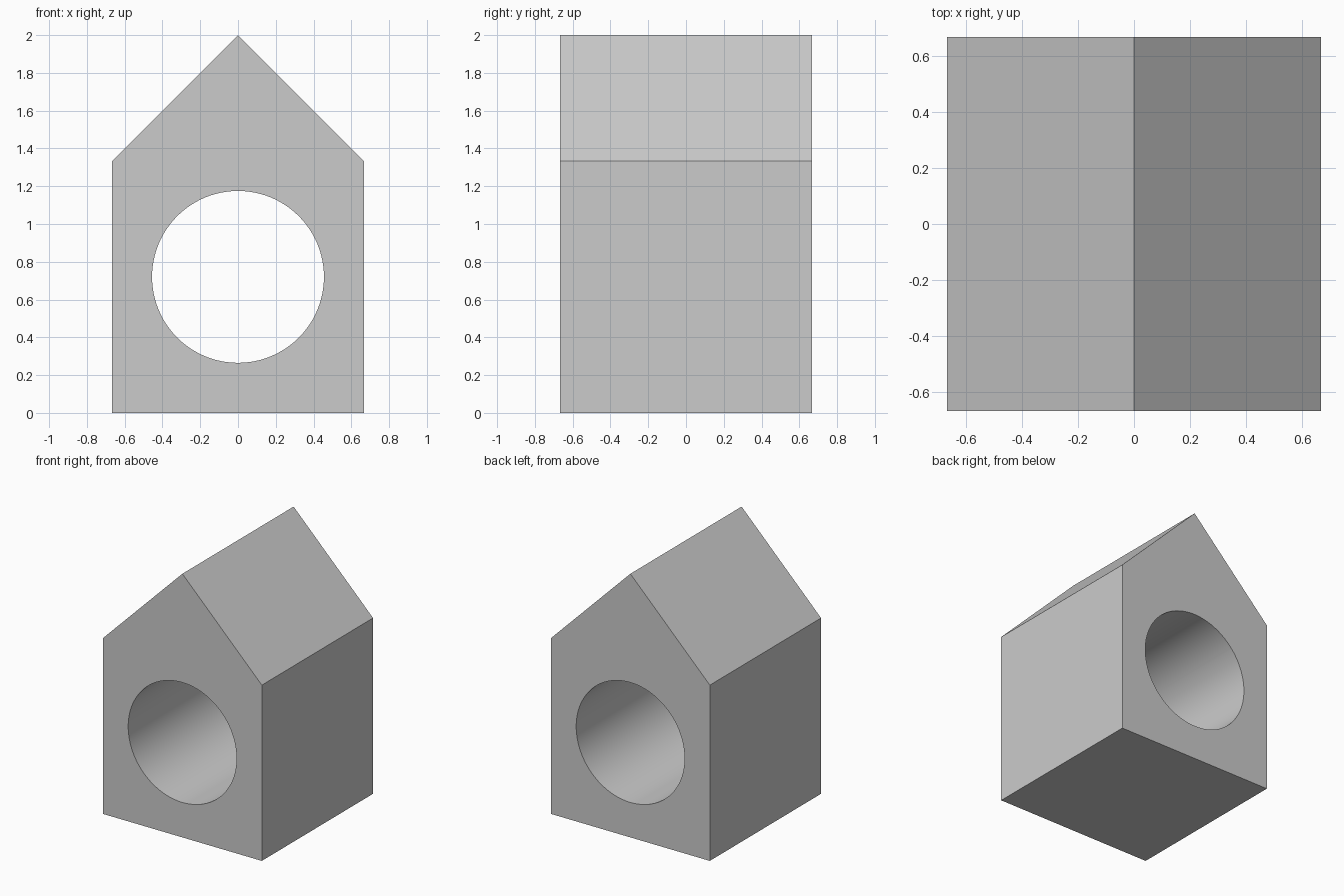
import bpy, bmesh, math

if "Cube" in bpy.data.objects:
    bpy.data.objects.remove(bpy.data.objects["Cube"])

HALF = 2 / 3      # half width and half depth
EAVE = 4 / 3      # wall height
PEAK = 2.0        # ridge height

# House body: gabled front profile extruded from front to back
bm = bmesh.new()
profile = [(-HALF, 0), (HALF, 0), (HALF, EAVE), (0, PEAK), (-HALF, EAVE)]
face = bm.faces.new([bm.verts.new((x, -HALF, z)) for x, z in profile])
ext = bmesh.ops.extrude_face_region(bm, geom=[face])
verts = [g for g in ext["geom"] if isinstance(g, bmesh.types.BMVert)]
bmesh.ops.translate(bm, verts=verts, vec=(0, 2 * HALF, 0))
bmesh.ops.recalc_face_normals(bm, faces=bm.faces)
mesh = bpy.data.meshes.new("house_body")
bm.to_mesh(mesh)
bm.free()
body = bpy.data.objects.new("house_body", mesh)
bpy.context.collection.objects.link(body)

# Round tunnel cut right through from front to back
bpy.ops.mesh.primitive_cylinder_add(vertices=96, radius=0.455, depth=2,
                                    location=(0, 0, 0.72),
                                    rotation=(math.pi / 2, 0, 0))
cutter = bpy.context.object
cutter.name = "tunnel_cutter"

bpy.ops.object.select_all(action="DESELECT")
body.select_set(True)
bpy.context.view_layer.objects.active = body
cut = body.modifiers.new("tunnel", "BOOLEAN")
cut.operation = "DIFFERENCE"
cut.solver = "EXACT"
cut.object = cutter
bpy.ops.object.modifier_apply(modifier=cut.name)
bpy.data.objects.remove(cutter)

# Smooth tunnel wall, sharp house edges
bpy.ops.object.shade_smooth_by_angle(angle=math.radians(30))
